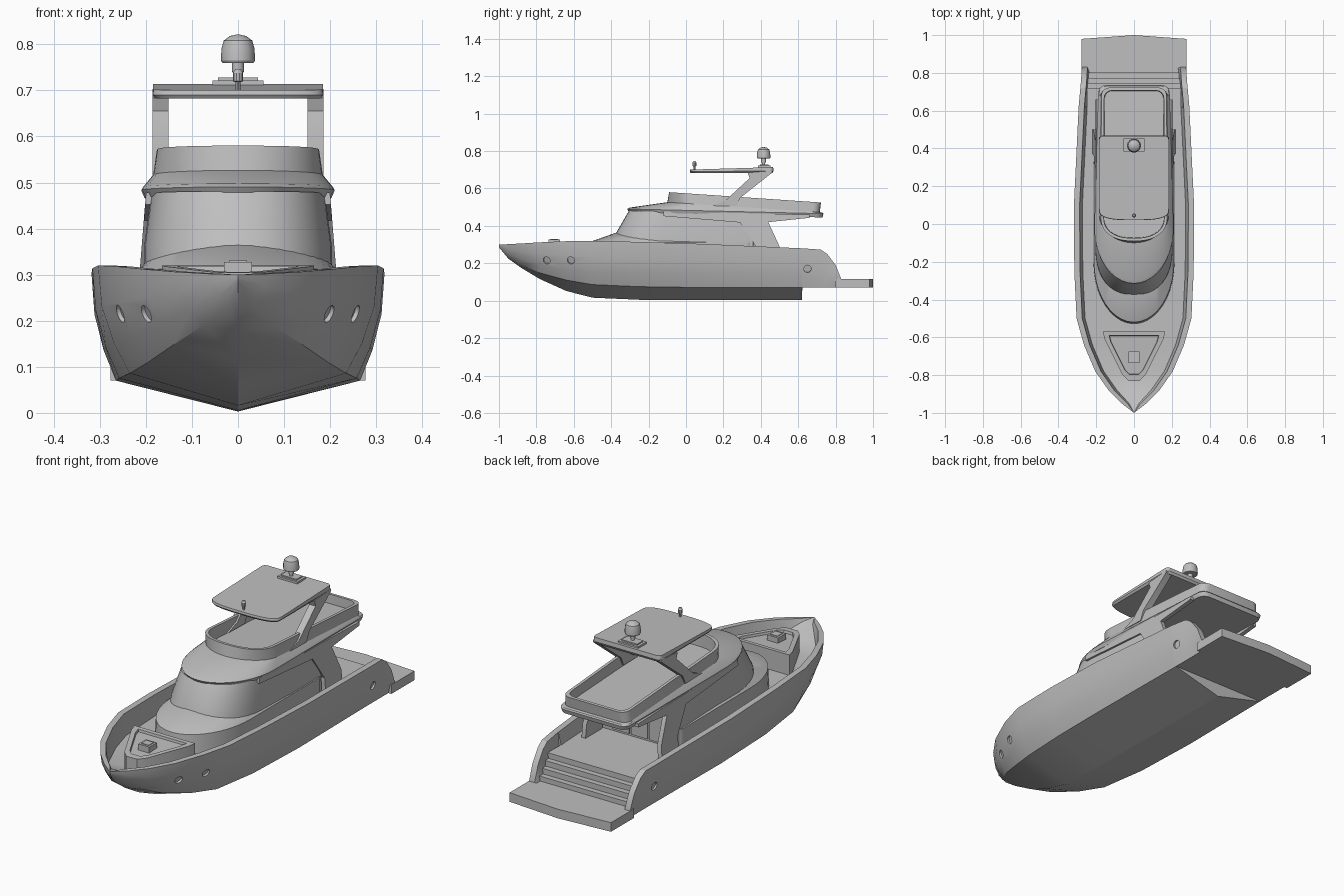
import bpy, bmesh
from math import sin, cos, pi
from mathutils import Vector

old = bpy.data.objects.get("Cube")
if old:
    bpy.data.objects.remove(old)

grey = bpy.data.materials.new("light_grey")
grey.use_nodes = True
grey.diffuse_color = (0.52, 0.52, 0.52, 1)
grey.node_tree.nodes["Principled BSDF"].inputs["Base Color"].default_value = grey.diffuse_color


def finish(name, bm, angle=0.5):
    bmesh.ops.remove_doubles(bm, verts=bm.verts, dist=0.0004)
    bmesh.ops.recalc_face_normals(bm, faces=bm.faces)
    me = bpy.data.meshes.new(name)
    bm.to_mesh(me)
    bm.free()
    me.materials.append(grey)
    ob = bpy.data.objects.new(name, me)
    bpy.context.collection.objects.link(ob)
    smooth(ob, angle)
    return ob


def smooth(ob, angle=0.5):
    bpy.ops.object.select_all(action='DESELECT')
    ob.select_set(True)
    bpy.context.view_layer.objects.active = ob
    bpy.ops.object.shade_smooth_by_angle(angle=angle)


def loft(name, rings, caps=(True, True), angle=0.5):
    """Skin closed rings of equal length and cap the ends."""
    bm = bmesh.new()
    rows = [[bm.verts.new(p) for p in ring] for ring in rings]
    n = len(rows[0])
    for a, b in zip(rows, rows[1:]):
        for i in range(n):
            j = (i + 1) % n
            bm.faces.new((a[i], a[j], b[j], b[i]))
    for row, wanted in zip((rows[0], rows[-1]), caps):
        if wanted:
            bm.faces.new(row)
    return finish(name, bm, angle)


def box(name, x, y, z):
    corners = [(x[0], y[0]), (x[1], y[0]), (x[1], y[1]), (x[0], y[1])]
    return loft(name, [[(a, b, h) for a, b in corners] for h in z])


def turned(name, y, profile, sides=14):
    """Turned part from (radius, height) pairs."""
    return loft(name, [[(r * cos(2 * pi * i / sides), y + r * sin(2 * pi * i / sides), z)
                        for i in range(sides)] for r, z in profile])


def outline(w, front, shoulder, back, z, taper=1.0, r=0.04, power=2.0, n=10):
    """Deck plan: curved front, tapering sides, rounded back corners."""
    half = []
    for i in range(n + 1):
        t = i / n * pi / 2
        half.append((w * sin(t) ** (2 / power),
                     shoulder - (shoulder - front) * max(cos(t), 0) ** (2 / power)))
    wa = w * taper
    for i in range(5):
        t = i / 4 * pi / 2
        half.append((wa - r + r * cos(t), back - r + r * sin(t)))
    full = half + [(-x, y) for x, y in reversed(half[1:])]
    return [(x, y, z(y)) for x, y in full]


def side_plates(name, profile, x_out, thick, lean=0.0):
    """Mirrored pair of plates from a (y, z) profile."""
    for side, s in (("left", 1), ("right", -1)):
        rings = [[(s * (x_out - d - lean * (z - 0.3)), y, z) for y, z in profile]
                 for d in (0, thick)]
        loft(side + "_" + name, rings)


# Hull stations: y, keel z, chine x, chine z, sheer x, sheer z, deck z
stations = [
    (-1, .285, 0, .285, 0, .3, .3),
    (-.95, .225, .022, .235, .065, .302, .29),
    (-.88, .175, .075, .19, .135, .306, .24),
    (-.78, .115, .14, .148, .205, .312, .22),
    (-.64, .052, .195, .11, .265, .318, .22),
    (-.5, .016, .235, .086, .304, .32, .22),
    (-.25, .005, .258, .075, .316, .314, .22),
    (.1, .003, .265, .07, .318, .303, .22),
    (.62, .003, .26, .07, .293, .28, .22),
    (.622, .07, .26, .07, .293, .28, .1),
    (.72, .07, .26, .07, .284, .273, .1),
    (.755, .07, .26, .07, .281, .25, .1),
    (.8, .07, .26, .07, .278, .19, .1),
    (.83, .07, .26, .07, .276, .115, .1),
]
rings = []
for y, keel, cx, cz, sx, sz, dz in stations:
    low = (cx + (sx - cx) * .5, cz + (sz - cz) * .28)
    knuckle = (cx + (sx - cx) * .88, cz + (sz - cz) * .62)
    inner = max(sx - .03, sx * .5)
    floor = max(sx - .045, sx * .4)
    right = [(cx, cz), low, knuckle, (sx, sz), (inner, sz), (floor, dz)]
    section = [(0, keel)] + right + [(0, dz)] + [(-x, z) for x, z in reversed(right)]
    rings.append([(x, y, z) for x, z in section])
hull = loft("hull", rings, (False, True), 0.45)

# Recessed round portholes
bpy.context.view_layer.update()
cut = bmesh.new()
for y, z in ((-.745, .215), (-.615, .215), (.65, .17)):
    for s in (-1, 1):
        hit, spot, normal, _ = hull.ray_cast(Vector((s, y, z)), Vector((-s, 0, 0)))
        if hit:
            turn = normal.to_track_quat('Z', 'Y').to_matrix().to_4x4()
            turn.translation = spot
            bmesh.ops.create_cone(cut, cap_ends=True, segments=16, radius1=.02,
                                  radius2=.02, depth=.018, matrix=turn)
cutter = finish("porthole_cutter", cut)
cutter.hide_render = True
mod = hull.modifiers.new("portholes", 'BOOLEAN')
mod.operation = 'DIFFERENCE'
mod.object = cutter
bpy.context.view_layer.objects.active = hull
bpy.ops.object.modifier_apply(modifier=mod.name)
bpy.data.objects.remove(cutter)
smooth(hull, 0.45)

# Swim platform and stern steps
plan = [(-.277, .8), (.277, .8), (.277, .98), (0, 1), (-.277, .98)]
loft("swim_platform", [[(x, y, z) for x, y in plan] for z in (.07, .115)])
for i in range(4):
    box("stern_step", (-.25, .25), (.62, .72 + i * .027), (.09, .22 - i * .027))

# Foredeck trunk sweeping down beside the cabin
loft("foredeck_trunk", [
    outline(.215, -.53, -.2, .36, lambda y: .2),
    outline(.212, -.52, -.2, .36, lambda y: .312),
    outline(.2, -.37, -.1, .36, lambda y: max(.312, .365 - .15 * (y + .37))),
])

# Foredeck seat box with recessed top and hatch
trapezoid = [(.165, -.57), (.155, -.61), (.06, -.8), (.03, -.83)]
trapezoid += [(-x, y) for x, y in reversed(trapezoid)]


def seat_ring(scale, drop):
    pts = [(x * scale, -.67 + (y + .67) * scale) for x, y in trapezoid]
    return [(x, y, .32 + .06 * (y + .57) - drop) for x, y in pts]


loft("foredeck_seat", [seat_ring(1, .11), seat_ring(1, 0), seat_ring(.8, 0), seat_ring(.78, .012)])
box("foredeck_hatch", (-.03, .03), (-.735, -.675), (.29, .328))
box("hatch_lid", (-.02, .02), (-.725, -.685), (.32, .331))

# Main cabin with raked windscreen
loft("cabin", [
    outline(.206, -.4, -.12, .36, lambda y: .2, r=.005, power=2.3),
    outline(.204, -.375, -.12, .36, lambda y: .36, r=.005, power=2.3),
    outline(.188, -.305, -.07, .36, lambda y: .475 - .02 * y, r=.005, power=2.3),
])
wing = [(-.12, .478), (-.12, .452), (.29, .418), (.37, .295), (.37, .215), (.5, .215),
        (.5, .29), (.44, .42), (.66, .443), (.66, .46)]
side_plates("cabin_wing", wing, .214, .022, .08)

# Aft saloon doors
for x in (-.1, 0, .1):
    box("door_panel", (x - .045, x + .045), (.355, .366), (.23, .42))

# Flybridge: overhang, sloping roof, coaming and sunken floor
loft("flybridge", [
    outline(.203, -.305, -.02, .73, lambda y: .466 - .029 * y, .9),
    outline(.21, -.315, -.02, .735, lambda y: .483 - .024 * y, .9),
    outline(.206, -.3, -.01, .73, lambda y: .49 - .026 * y, .9),
    outline(.184, -.1, .05, .715, lambda y: .52 - .065 * y, .97),
    outline(.176, -.09, .04, .722, lambda y: .574 - .068 * y, .98, power=2.4),
    outline(.161, -.075, .04, .707, lambda y: .574 - .068 * y, .98, power=2.4),
    outline(.159, -.073, .04, .705, lambda y: .512 - .045 * y, .98, power=2.4),
])

# Hardtop and raked arms
loft("hardtop", [
    outline(.178, .026, .08, .462, lambda y: .682, r=.02, power=3),
    outline(.186, .02, .08, .468, lambda y: .69 + .008 * y, r=.02, power=3),
    outline(.184, .022, .08, .466, lambda y: .7 + .03 * y, r=.02, power=3),
])
arm = [(.14, .508), (.21, .535), (.34, .655), (.33, .684), (.46, .695), (.46, .684),
       (.29, .55), (.27, .505)]
side_plates("hardtop_arm", arm, .186, .035)

# Radar dome and horn
box("radar_base", (-.055, .055), (.385, .452), (.705, .722))
box("radar_base_top", (-.043, .043), (.395, .442), (.72, .728))
turned("radar_post", .415, [(.008, .72), (.008, .738), (.013, .74), (.013, .764)])
turned("radar_dome", .415, [(.034, .76), (.037, .765), (.036, .79), (.031, .808),
                            (.018, .818), (.004, .821)])
turned("horn", .045, [(.005, .695), (.005, .718), (.011, .72), (.011, .738), (.006, .746)], 10)
